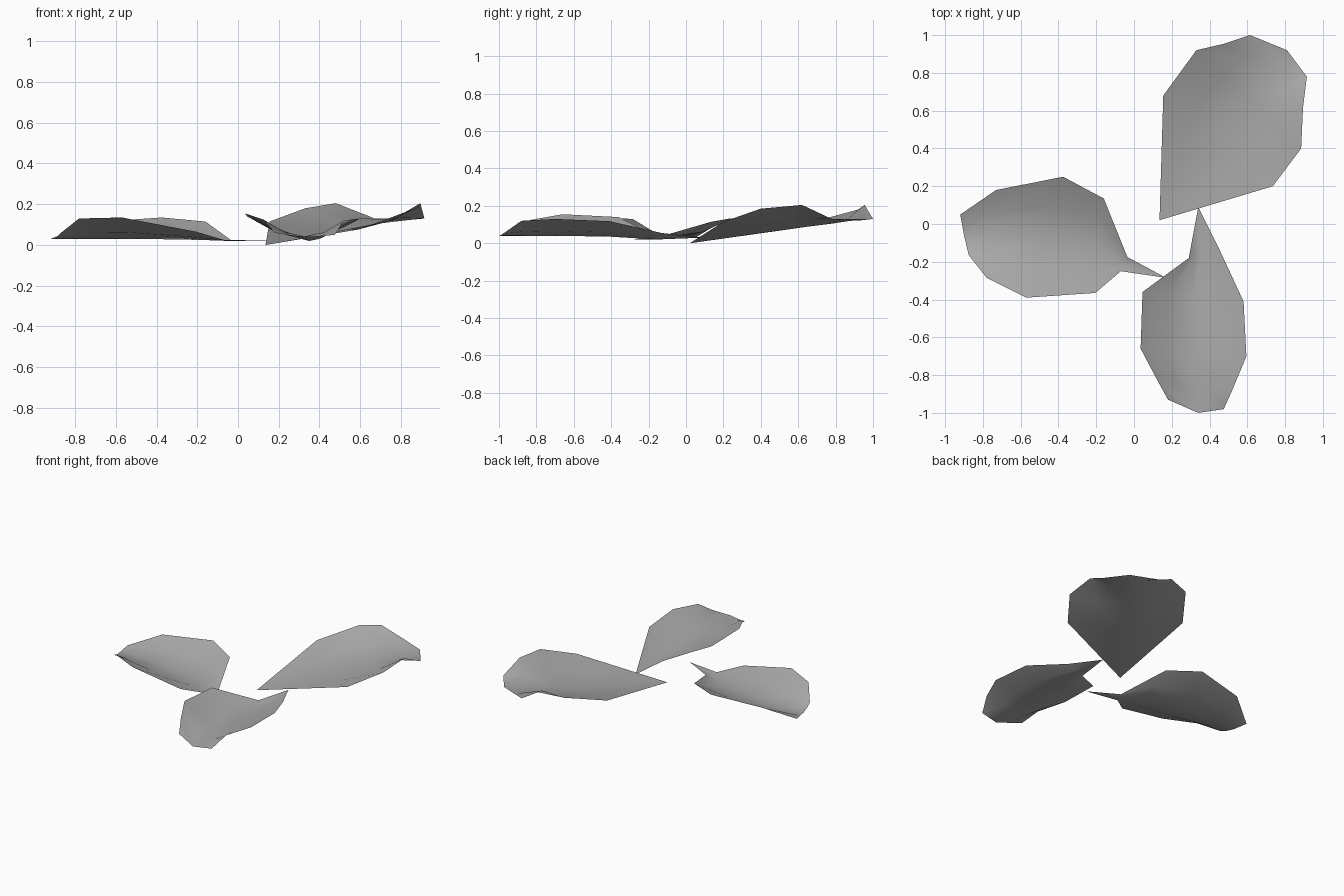
import bpy
import bmesh
from math import radians
from mathutils import Vector

cube = bpy.data.objects.get("Cube")
if cube:
    bpy.data.objects.remove(cube)

grey = bpy.data.materials.new("leaf_grey")
grey.use_nodes = True
grey.diffuse_color = (0.4, 0.4, 0.4, 1)
bsdf = grey.node_tree.nodes["Principled BSDF"]
bsdf.inputs["Base Color"].default_value = grey.diffuse_color
bsdf.inputs["Roughness"].default_value = 0.9


def rib_row(rim_a, rib, rim_b):
    """Cupped cross-section from one rim, through the midrib, to the other."""
    a, m, b = Vector(rim_a), Vector(rib), Vector(rim_b)
    row = []
    for rim, t in ((a, 1), (a, 0.5), (m, 0), (b, 0.5), (b, 1)):
        p = m.lerp(rim, t)
        p.z = m.z + (rim.z - m.z) * t ** 1.8
        row.append(p)
    return row


def make_leaf(name, base, ribs, tip=None):
    """Skin a thin leaf over its cross-sections, pinched at base and tip."""
    bm = bmesh.new()
    rows = [[Vector(base)] * 5] + [rib_row(*r) for r in ribs]
    if tip:
        rows.append([Vector(tip)] * 5)
    grid = [[bm.verts.new(p) for p in row] for row in rows]
    for lower, upper in zip(grid, grid[1:]):
        for i in range(4):
            bm.faces.new((lower[i], lower[i + 1], upper[i + 1], upper[i]))
    bmesh.ops.remove_doubles(bm, verts=bm.verts, dist=0.0005)
    for f in bm.faces:
        f.normal_update()
        if f.normal.z < 0:
            f.normal_flip()
    mesh = bpy.data.meshes.new(name)
    bm.to_mesh(mesh)
    bm.free()
    mesh.materials.append(grey)
    leaf = bpy.data.objects.new(name, mesh)
    bpy.context.collection.objects.link(leaf)
    bpy.ops.object.select_all(action="DESELECT")
    leaf.select_set(True)
    bpy.context.view_layer.objects.active = leaf
    bpy.ops.object.shade_smooth_by_angle(angle=radians(60))


# Broad leaf at the back, without a stalk
make_leaf("back_leaf", (0.135, 0.02, 0), [
    ((0.155, 0.68, 0.115), (0.445, 0.44, 0.06), (0.735, 0.20, 0.115)),
    ((0.33, 0.92, 0.18), (0.607, 0.66, 0.09), (0.885, 0.40, 0.185)),
    ((0.48, 0.955, 0.205), (0.688, 0.78, 0.105), (0.895, 0.62, 0.205)),
    ((0.615, 1.0, 0.13), (0.765, 0.88, 0.12), (0.915, 0.78, 0.13)),
], (0.81, 0.92, 0.13))

# Leaf on the right side, with a narrow stalk
make_leaf("right_leaf", (0.17, -0.285, 0.02), [
    ((-0.035, -0.175, 0.025), (-0.05, -0.21, 0.02), (-0.07, -0.25, 0.025)),
    ((-0.16, 0.135, 0.115), (-0.19, -0.10, 0.025), (-0.205, -0.365, 0.065)),
    ((-0.375, 0.25, 0.135), (-0.47, -0.07, 0.03), (-0.57, -0.39, 0.135)),
    ((-0.73, 0.18, 0.11), (-0.755, -0.05, 0.03), (-0.78, -0.285, 0.13)),
    ((-0.92, 0.05, 0.03), (-0.9, -0.06, 0.03), (-0.875, -0.165, 0.055)),
])

# Leaf at the front, deeply cupped
make_leaf("front_leaf", (0.34, 0.09, 0.03), [
    ((0.29, -0.18, 0.045), (0.35, -0.16, 0.02), (0.45, -0.13, 0.055)),
    ((0.045, -0.36, 0.14), (0.315, -0.40, 0.035), (0.58, -0.41, 0.118)),
    ((0.035, -0.66, 0.155), (0.315, -0.68, 0.04), (0.595, -0.70, 0.13)),
    ((0.125, -0.83, 0.125), (0.325, -0.85, 0.04), (0.52, -0.88, 0.12)),
    ((0.18, -0.93, 0.06), (0.335, -0.95, 0.04), (0.475, -0.98, 0.05)),
], (0.34, -1.0, 0.038))
